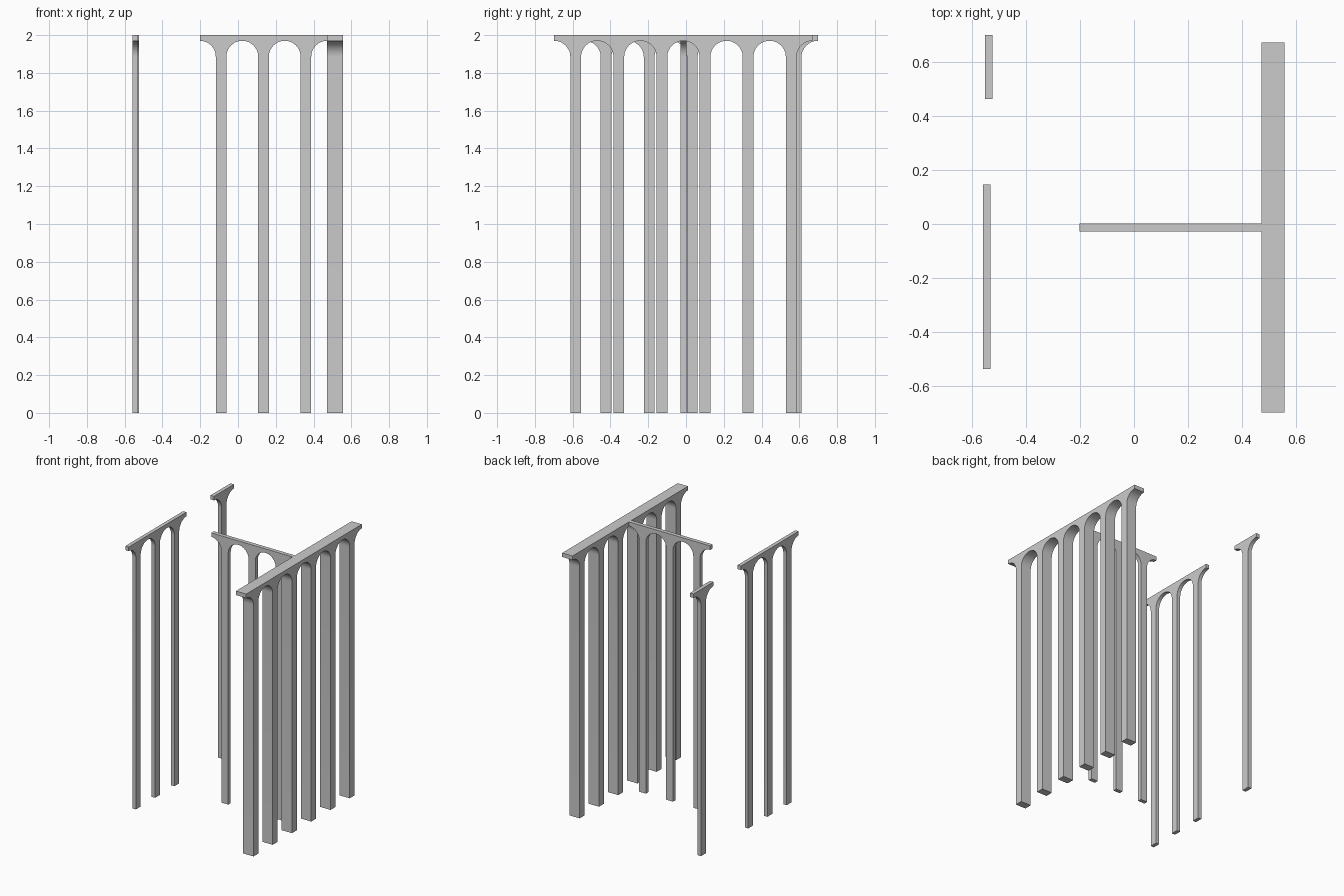
import bpy, bmesh, math

if "Cube" in bpy.data.objects:
    bpy.data.objects.remove(bpy.data.objects["Cube"])

HEIGHT = 2.0      # top of the walls
CROWN = 1.97      # top of each arch opening
SEGS = 12         # steps per quarter arch


def bay_profile(start, end, bays):
    """Closed outline (u, z) of a row of pillars joined by round arches."""
    period = (end - start) / bays
    half_pillar = period / 8
    radius = period / 2 - half_pillar
    spring = CROWN - radius
    pts = [(start, HEIGHT), (start, CROWN)]
    for i in range(bays):
        c = start + (i + 0.5) * period
        # falling quarter arch to the left of the pillar
        for k in range(1, SEGS + 1):
            a = math.pi / 2 * (1 - k / SEGS)
            pts.append((c - period / 2 + radius * math.cos(a), spring + radius * math.sin(a)))
        # pillar foot
        pts += [(c - half_pillar, 0), (c + half_pillar, 0)]
        # rising quarter arch to the right of the pillar
        for k in range(SEGS + 1):
            a = math.pi / 2 * k / SEGS
            pts.append((c + period / 2 - radius * math.cos(a), spring + radius * math.sin(a)))
    pts.append((end, HEIGHT))
    return pts


def arcade(name, axis, start, end, bays, side_a, side_b):
    """Extrude the outline between side_a and side_b; axis is the run direction."""
    def place(u, z, s):
        return (u, s, z) if axis == 'x' else (s, u, z)

    bm = bmesh.new()
    face = bm.faces.new([bm.verts.new(place(u, z, side_a)) for u, z in bay_profile(start, end, bays)])
    new = bmesh.ops.extrude_face_region(bm, geom=[face])['geom']
    shift = side_b - side_a
    bmesh.ops.translate(bm, verts=[g for g in new if isinstance(g, bmesh.types.BMVert)],
                        vec=(0, shift, 0) if axis == 'x' else (shift, 0, 0))
    bmesh.ops.recalc_face_normals(bm, faces=bm.faces)
    # split the concave sides cleanly
    bmesh.ops.triangulate(bm, faces=[f for f in bm.faces if len(f.verts) > 4])
    mesh = bpy.data.meshes.new(name)
    bm.to_mesh(mesh)
    bm.free()
    obj = bpy.data.objects.new(name, mesh)
    bpy.context.collection.objects.link(obj)
    bpy.ops.object.select_all(action='DESELECT')
    obj.select_set(True)
    bpy.context.view_layer.objects.active = obj
    bpy.ops.object.shade_smooth_by_angle(angle=math.radians(30))
    return obj


# thick main row, thin row meeting it, and the two free-standing thin rows
arcade("main_arcade", 'y', -0.698, 0.671, 6, 0.472, 0.557)
arcade("cross_arcade", 'x', -0.202, 0.472, 3, -0.028, 0.002)
arcade("left_arcade", 'y', -0.537, 0.147, 3, -0.559, -0.531)
arcade("single_pillar", 'y', 0.463, 0.699, 1, -0.552, -0.523)
